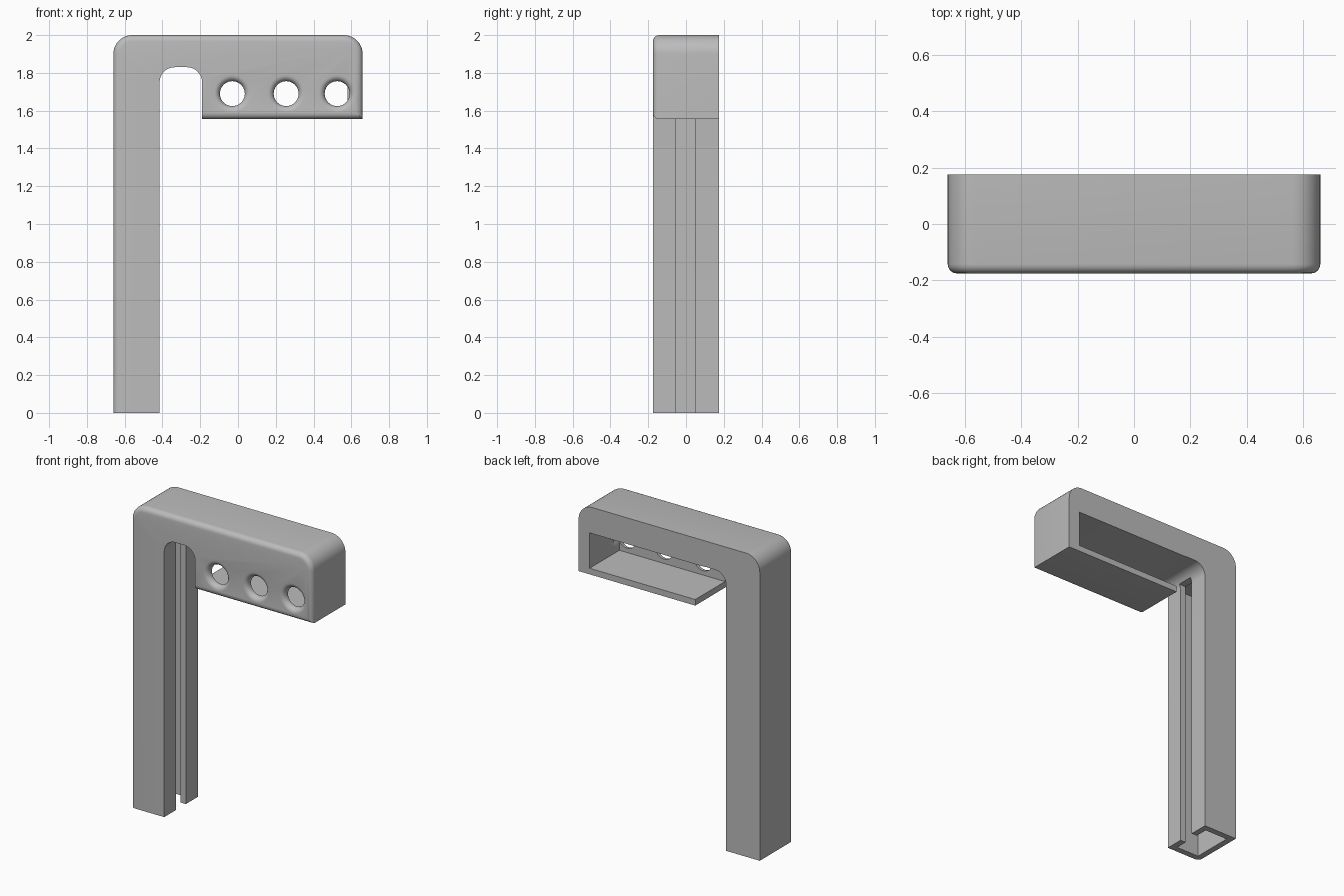
import bpy, bmesh, math
from mathutils import Matrix, Vector

if "Cube" in bpy.data.objects:
    bpy.data.objects.remove(bpy.data.objects["Cube"], do_unlink=True)

FRONT, BACK = -0.175, 0.175
LEG_OUT, LEG_IN, ARM_IN, ARM_OUT = -0.66, -0.415, -0.19, 0.66
ARM_LOW, NOTCH_TOP, TOP = 1.555, 1.83, 2.0
WALL = 0.04

grey = bpy.data.materials.new("plain grey")
grey.use_nodes = True
grey.diffuse_color = (0.5, 0.5, 0.5, 1)
grey.node_tree.nodes["Principled BSDF"].inputs["Base Color"].default_value = (0.5, 0.5, 0.5, 1)


def finish(name, bm):
    bmesh.ops.recalc_face_normals(bm, faces=bm.faces)
    mesh = bpy.data.meshes.new(name)
    bm.to_mesh(mesh)
    bm.free()
    mesh.materials.append(grey)
    obj = bpy.data.objects.new(name, mesh)
    bpy.context.collection.objects.link(obj)
    return obj


def box(name, x0, x1, y0, y1, z0, z1):
    bm = bmesh.new()
    bmesh.ops.create_cube(bm, size=1)
    bmesh.ops.scale(bm, vec=(x1 - x0, y1 - y0, z1 - z0), verts=bm.verts)
    bmesh.ops.translate(bm, vec=((x0 + x1) / 2, (y0 + y1) / 2, (z0 + z1) / 2), verts=bm.verts)
    return finish(name, bm)


def arc(cx, cz, r, start, end, n=10):
    return [(cx + r * math.cos(math.radians(start + (end - start) * i / n)),
             cz + r * math.sin(math.radians(start + (end - start) * i / n))) for i in range(n + 1)]


def flared_hole(x, z):
    # revolved cutter: rounded lip at the front, straight bore behind
    bore, lip = 0.066, 0.032
    profile = [(0, FRONT - 0.02), (bore + lip, FRONT - 0.02)]
    for i in range(7):
        a = math.radians(90 * i / 6)
        profile.append((bore + lip * (1 - math.sin(a)), FRONT + lip * (1 - math.cos(a))))
    profile += [(bore, FRONT + 0.1), (0, FRONT + 0.1)]
    bm = bmesh.new()
    verts = [bm.verts.new((x + r, y, z)) for r, y in profile]
    edges = [bm.edges.new(pair) for pair in zip(verts, verts[1:])]
    bmesh.ops.spin(bm, geom=verts + edges, cent=(x, 0, z), axis=(0, 1, 0),
                   angle=math.tau, steps=40)
    bmesh.ops.remove_doubles(bm, verts=bm.verts, dist=0.0001)
    return finish("hole_cutter", bm)


# Hooked outline: leg, arch and arm
R, N = 0.1, 0.08
outline = [(LEG_OUT, 0)]
outline += arc(LEG_OUT + R, TOP - R, R, 180, 90)
outline += arc(ARM_OUT - R, TOP - R, R, 90, 0)
outline += [(ARM_OUT, ARM_LOW), (ARM_IN, ARM_LOW)]
outline += arc(ARM_IN - N, NOTCH_TOP - N, N, 0, 90)
outline += arc(LEG_IN + N, NOTCH_TOP - N, N, 90, 180)
outline += [(LEG_IN, 0)]

bm = bmesh.new()
face = bm.faces.new([bm.verts.new((x, FRONT, z)) for x, z in outline])
ext = bmesh.ops.extrude_face_region(bm, geom=[face], use_keep_orig=True)
bmesh.ops.translate(bm, vec=(0, BACK - FRONT, 0),
                    verts=[v for v in ext["geom"] if isinstance(v, bmesh.types.BMVert)])
bmesh.ops.recalc_face_normals(bm, faces=bm.faces)


# Soften the outer front rim only, leaving the notch and foot crisp
def on_rim(e):
    if any(abs(v.co.y - FRONT) > 0.001 for v in e.verts):
        return False
    m = (e.verts[0].co + e.verts[1].co) / 2
    foot = m.z < 0.01
    notch = LEG_IN - 0.01 < m.x < ARM_IN + 0.01 and m.z < NOTCH_TOP + 0.01
    return not (foot or notch)


bmesh.ops.bevel(bm, geom=[e for e in bm.edges if on_rim(e)], offset=0.033,
                segments=5, profile=0.5, affect='EDGES')
body = finish("hooked_housing", bm)

# Hollow arm, hollow leg, cable slot and three flared holes
cutters = [
    box("arm_cavity_cutter", -0.3, 0.58, FRONT + WALL, 0.3, ARM_LOW + WALL, NOTCH_TOP - 0.002),
    box("leg_cavity_cutter", LEG_OUT + WALL, LEG_IN - WALL, FRONT + WALL, BACK - WALL, -0.1, 1.8),
    box("leg_slot_cutter", LEG_IN - 0.1, LEG_IN + 0.06, -0.055, 0.05, -0.1, 1.79),
]
cutters += [flared_hole(x, 1.69) for x in (-0.03, 0.255, 0.525)]

bpy.ops.object.select_all(action='DESELECT')
body.select_set(True)
bpy.context.view_layer.objects.active = body
for cutter in cutters:
    cutter.hide_render = True
    mod = body.modifiers.new("cut", 'BOOLEAN')
    mod.operation, mod.solver, mod.object = 'DIFFERENCE', 'EXACT', cutter
    bpy.ops.object.modifier_apply(modifier=mod.name)
for cutter in cutters:
    bpy.data.objects.remove(cutter, do_unlink=True)

bpy.ops.object.shade_smooth_by_angle(angle=math.radians(35))
